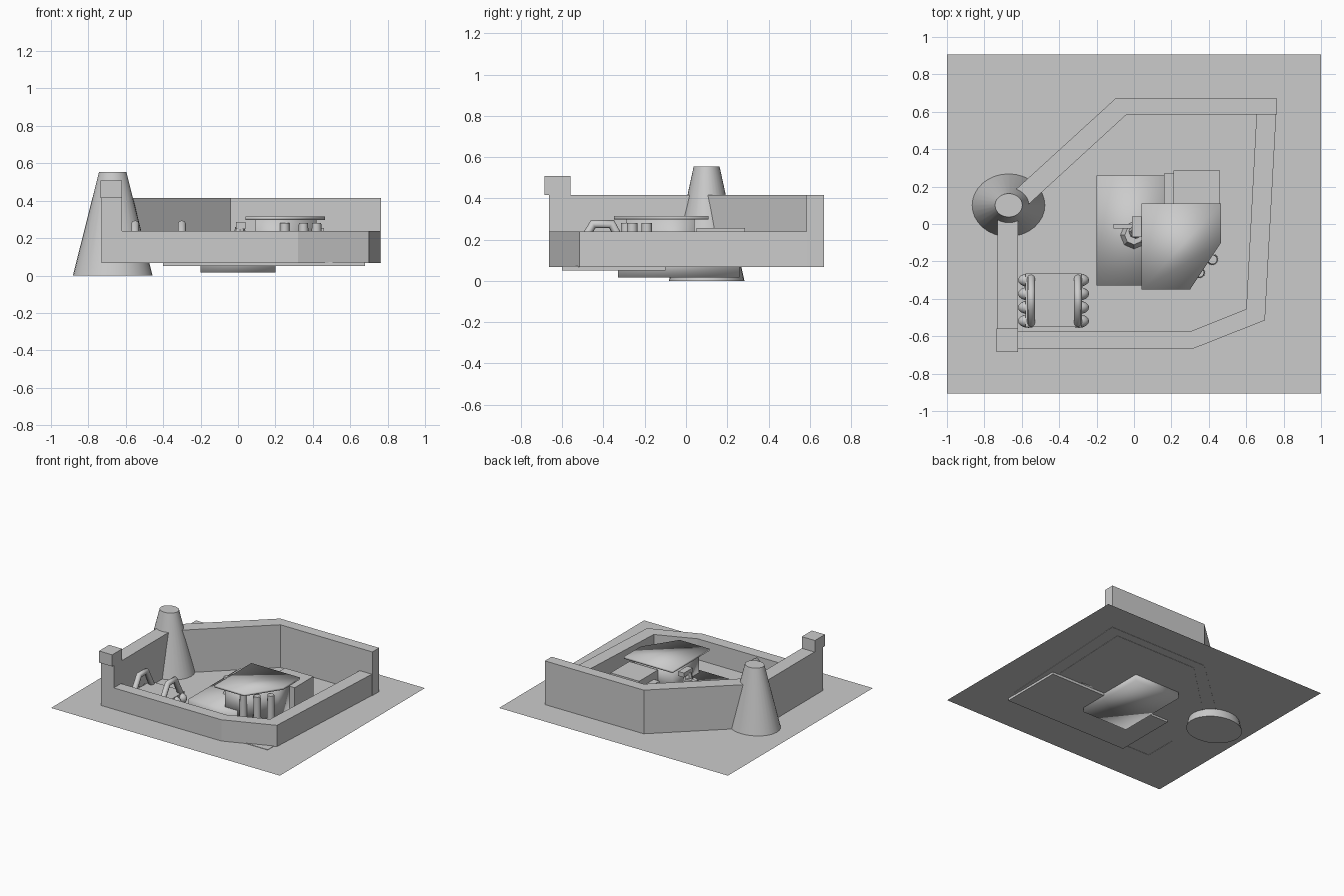
import bpy, bmesh
from mathutils import Vector, Matrix

cube = bpy.data.objects.get("Cube")
if cube:
    bpy.data.objects.remove(cube)

stone = bpy.data.materials.new("light_grey")
stone.use_nodes = True
colour = (0.6, 0.6, 0.6, 1)
stone.diffuse_color = colour
stone.node_tree.nodes["Principled BSDF"].inputs["Base Color"].default_value = colour


def add(name, bm, smooth=False):
    bmesh.ops.recalc_face_normals(bm, faces=bm.faces)
    me = bpy.data.meshes.new(name)
    for f in bm.faces:
        f.smooth = smooth
    bm.to_mesh(me)
    bm.free()
    me.materials.append(stone)
    ob = bpy.data.objects.new(name, me)
    bpy.context.collection.objects.link(ob)
    return ob


def prism(name, outline, z0, z1, smooth=False):
    """Upright solid over a flat outline."""
    bm = bmesh.new()
    base = bm.faces.new([bm.verts.new((x, y, z0)) for x, y in outline])
    top = bmesh.ops.extrude_face_region(bm, geom=[base])["geom"]
    # Keep the lower face so that the solid is closed
    if not base.is_valid:
        bm.faces.new([v for v in bm.verts if v.co.z == z0])
    bmesh.ops.translate(bm, vec=(0, 0, z1 - z0),
                        verts=[g for g in top if isinstance(g, bmesh.types.BMVert)])
    return add(name, bm, smooth)


def box(name, x0, x1, y0, y1, z0, z1, smooth=False):
    return prism(name, [(x0, y0), (x1, y0), (x1, y1), (x0, y1)], z0, z1, smooth)


def cone(name, loc, r0, r1, depth, scale_y=1, segments=32):
    bm = bmesh.new()
    bmesh.ops.create_cone(bm, cap_ends=True, segments=segments, radius1=r0,
                          radius2=r1, depth=depth)
    bmesh.ops.scale(bm, vec=(1, scale_y, 1), verts=bm.verts)
    bmesh.ops.translate(bm, vec=loc, verts=bm.verts)
    return add(name, bm)


def shade(ob):
    bpy.ops.object.select_all(action="DESELECT")
    ob.select_set(True)
    bpy.context.view_layer.objects.active = ob
    bpy.ops.object.shade_smooth_by_angle()


# Ground sheet and the courtyard floors
bm = bmesh.new()
bmesh.ops.create_grid(bm, x_segments=1, y_segments=1, size=1)
bmesh.ops.scale(bm, vec=(1, 0.905, 1), verts=bm.verts)
bmesh.ops.translate(bm, vec=(0, 0, 0.07), verts=bm.verts)
ground = add("ground", bm)
if ground.data.polygons[0].normal.z < 0:
    ground.data.flip_normals()
prism("rear_floor", [(-0.64, -0.3), (-0.2, -0.3), (-0.2, -0.08), (0.63, -0.08),
                     (0.66, 0.6), (-0.06, 0.6), (-0.58, 0.1), (-0.64, 0.1)], 0.066, 0.077)
box("front_floor", -0.4, 0.68, -0.6, -0.1, 0.05, 0.073)

# Curtain walls: mitred runs along an outer and an inner line
outer = [(-0.73, -0.665), (0.32, -0.665), (0.7, -0.515), (0.765, 0.67),
         (-0.1, 0.67), (-0.67, 0.15)]
inner = [(-0.62, -0.575), (0.3, -0.575), (0.6, -0.455), (0.655, 0.585),
         (-0.04, 0.585), (-0.58, 0.09)]
names = ["front_wall", "front_corner_wall", "right_side_wall", "back_wall", "diagonal_wall"]
for i, name in enumerate(names):
    high = 0.415 if i > 2 else 0.238
    a, b, c, d = outer[i], outer[i + 1], inner[i + 1], inner[i]
    if name == "back_wall":
        a, d = outer[3], (0.765, 0.585)
    prism(name, [a, b, c, d], 0.068, high)
box("side_wall", -0.73, -0.62, -0.665, 0.1, 0.068, 0.415)
box("corner_turret", -0.735, -0.62, -0.685, -0.56, 0.415, 0.507)

# Tapered round tower
shade(cone("tower", (-0.67, 0.1, 0.277), 0.213, 0.073, 0.554, 0.86))

# Low podium
box("podium", -0.2, 0.2, -0.33, 0.26, 0.015, 0.135, True)

# Pavilion: chamfered body, overhanging roof slab and outer pillars
prism("pavilion_body", [(0.09, 0.04), (0.42, 0.04), (0.42, -0.1), (0.27, -0.29),
                        (0.09, -0.29)], 0.07, 0.3, True)
prism("pavilion_roof", [(0.04, 0.11), (0.465, 0.11), (0.465, -0.1), (0.3, -0.35),
                        (0.04, -0.35)], 0.298, 0.315, True)
for i, (x, y) in enumerate([(0.25, -0.29), (0.35, -0.26), (0.42, -0.19)]):
    shade(cone("pillar_%d" % (i + 1), (x, y, 0.175), 0.03, 0.025, 0.21, 1, 12))

# Storehouse behind the pavilion
box("storehouse", 0.21, 0.46, 0.05, 0.285, 0.07, 0.255)
box("storehouse_step", 0.16, 0.21, 0.1, 0.27, 0.07, 0.2)

# Mounted device on the podium
cone("device_base", (0.0, -0.06, 0.16), 0.075, 0.05, 0.06, 1, 8)
cone("device_post", (0.01, -0.04, 0.22), 0.04, 0.025, 0.08, 1, 8)
box("device_head", -0.01, 0.04, -0.07, 0.04, 0.25, 0.285)
box("device_arm", -0.11, 0.0, -0.025, 0.0, 0.2, 0.22)

# Low wagon bed with rounded lobes and two hoops
box("wagon_bed", -0.58, -0.28, -0.55, -0.265, 0.07, 0.15)
for side, x in (("right", -0.565), ("left", -0.295)):
    for i in range(4):
        bm = bmesh.new()
        bmesh.ops.create_uvsphere(bm, u_segments=16, v_segments=8, radius=1)
        bmesh.ops.scale(bm, vec=(0.055, 0.036, 0.04), verts=bm.verts)
        bmesh.ops.translate(bm, vec=(x, -0.3 - 0.073 * i, 0.11), verts=bm.verts)
        add("%s_lobe_%d" % (side, i + 1), bm, True)
    hoop = bpy.data.curves.new(side + "_hoop", "CURVE")
    hoop.dimensions = "3D"
    hoop.bevel_depth = 0.022
    hoop.bevel_resolution = 2
    hoop.use_fill_caps = True
    path = hoop.splines.new("POLY")
    path.points.add(3)
    for p, (y, z) in zip(path.points, [(-0.53, 0.14), (-0.45, 0.275), (-0.36, 0.275),
                                       (-0.29, 0.14)]):
        p.co = (x + (0.015 if side == "right" else -0.005), y, z, 1)
    hoop.materials.append(stone)
    bpy.context.collection.objects.link(bpy.data.objects.new(side + "_hoop", hoop))
